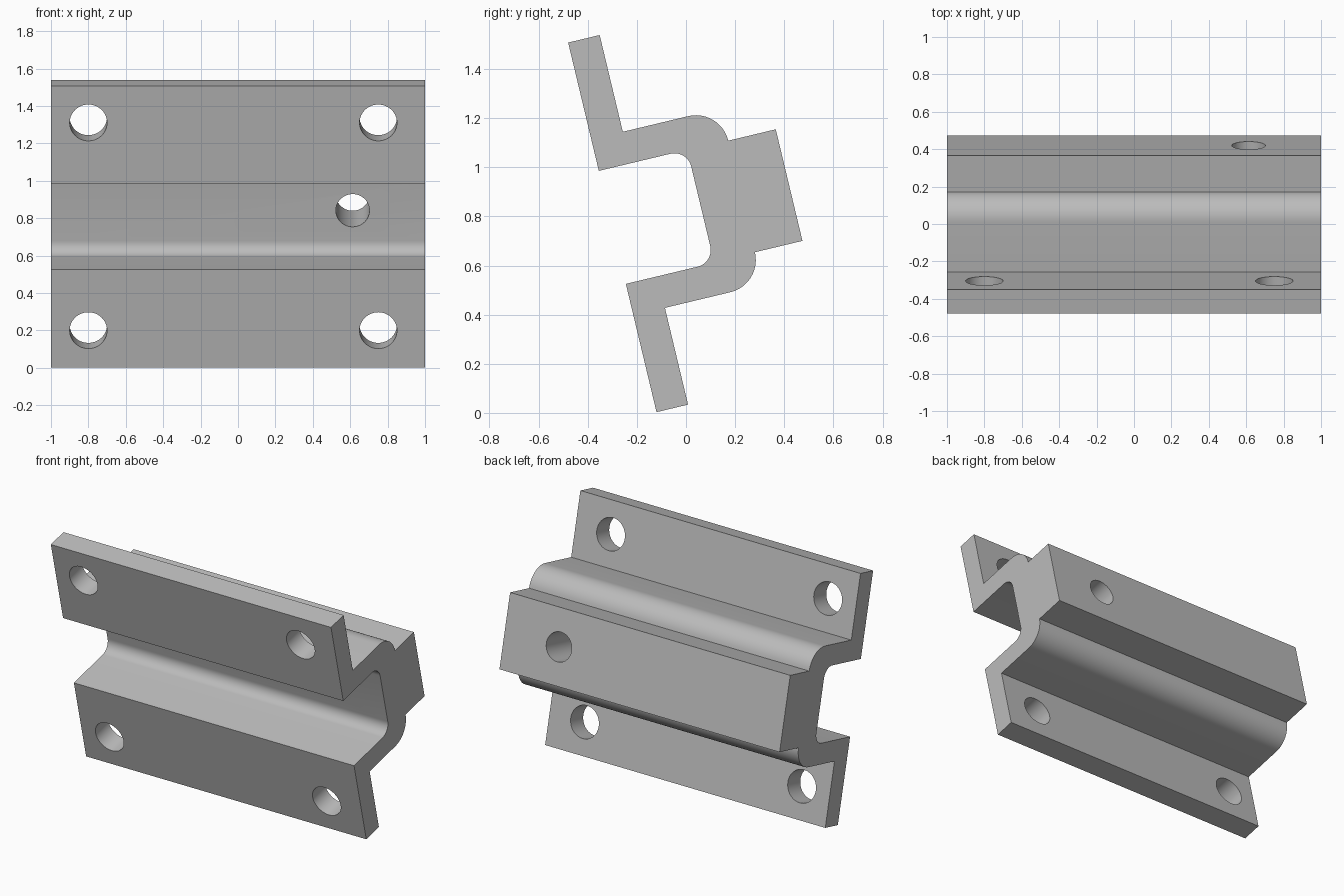
import bpy, bmesh, math
from mathutils import Matrix, Vector

if "Cube" in bpy.data.objects:
    bpy.data.objects.remove(bpy.data.objects["Cube"], do_unlink=True)

# Main sizes, measured before the section is tilted
HEIGHT = 1.547
THICK = 0.132
TILT = math.radians(13.45)
PLACE = Matrix.Translation((0, -0.12, 0.003)) @ Matrix.Rotation(TILT, 4, "X")


def arc(cy, cz, radius, start, end, steps=12):
    """Points of a rounded corner, angles in degrees."""
    angles = [math.radians(start + (end - start) * i / steps) for i in range(steps + 1)]
    return [(cy + radius * math.cos(a), cz + radius * math.sin(a)) for a in angles]


def mirror(points):
    """The upper half repeats the lower half upside down."""
    return [(y, HEIGHT - z) for y, z in reversed(points)]


def make_object(name, bm):
    bmesh.ops.recalc_face_normals(bm, faces=bm.faces)
    bm.transform(PLACE)
    mesh = bpy.data.meshes.new(name)
    bm.to_mesh(mesh)
    bm.free()
    obj = bpy.data.objects.new(name, mesh)
    bpy.context.collection.objects.link(obj)
    return obj


# Cross-section: lower flange, rounded channel and rear block
inner_z, outer_z = 0.537, 0.405
back = [(0, 0), (THICK, 0), (THICK, outer_z)]
back += arc(0.406, 0.54, 0.135, -90, 0)
back += [(0.74, 0.54)]
front = arc(0.30, inner_z + 0.07, 0.07, 0, -90) + [(0, inner_z)]
profile = back + mirror(back) + mirror(front) + front

# Extrude the section along the length
bm = bmesh.new()
end = bm.faces.new([bm.verts.new((-1, y, z)) for y, z in profile])
swept = bmesh.ops.extrude_face_region(bm, geom=[end])
bmesh.ops.translate(bm, vec=Vector((2, 0, 0)),
                    verts=[v for v in swept["geom"] if isinstance(v, bmesh.types.BMVert)])
bracket = make_object("channel_bracket", bm)

# Bolt holes in the flanges and one hole through the block
holes = [(x, z, 0.1) for x in (-0.8, 0.75) for z in (0.2025, HEIGHT - 0.2025)]
holes.append((0.613, HEIGHT / 2, 0.09))
bm = bmesh.new()
for x, z, radius in holes:
    bmesh.ops.create_cone(
        bm, cap_ends=True, segments=48, radius1=radius, radius2=radius, depth=1.4,
        matrix=Matrix.Translation((x, 0.4, z)) @ Matrix.Rotation(math.pi / 2, 4, "X"))
cutter = make_object("hole_cutter", bm)
cutter.hide_render = True

cut = bracket.modifiers.new("holes", "BOOLEAN")
cut.operation = "DIFFERENCE"
cut.solver = "EXACT"
cut.object = cutter
bpy.ops.object.select_all(action="DESELECT")
bracket.select_set(True)
bpy.context.view_layer.objects.active = bracket
bpy.ops.object.modifier_apply(modifier=cut.name)
bpy.data.objects.remove(cutter, do_unlink=True)

# Plain grey metal
grey = bpy.data.materials.new("grey_metal")
grey.use_nodes = True
color = (0.5, 0.5, 0.5, 1)
grey.diffuse_color = color
grey.node_tree.nodes["Principled BSDF"].inputs["Base Color"].default_value = color
bracket.data.materials.clear()
bracket.data.materials.append(grey)
bpy.ops.object.shade_smooth_by_angle(angle=math.radians(30))
